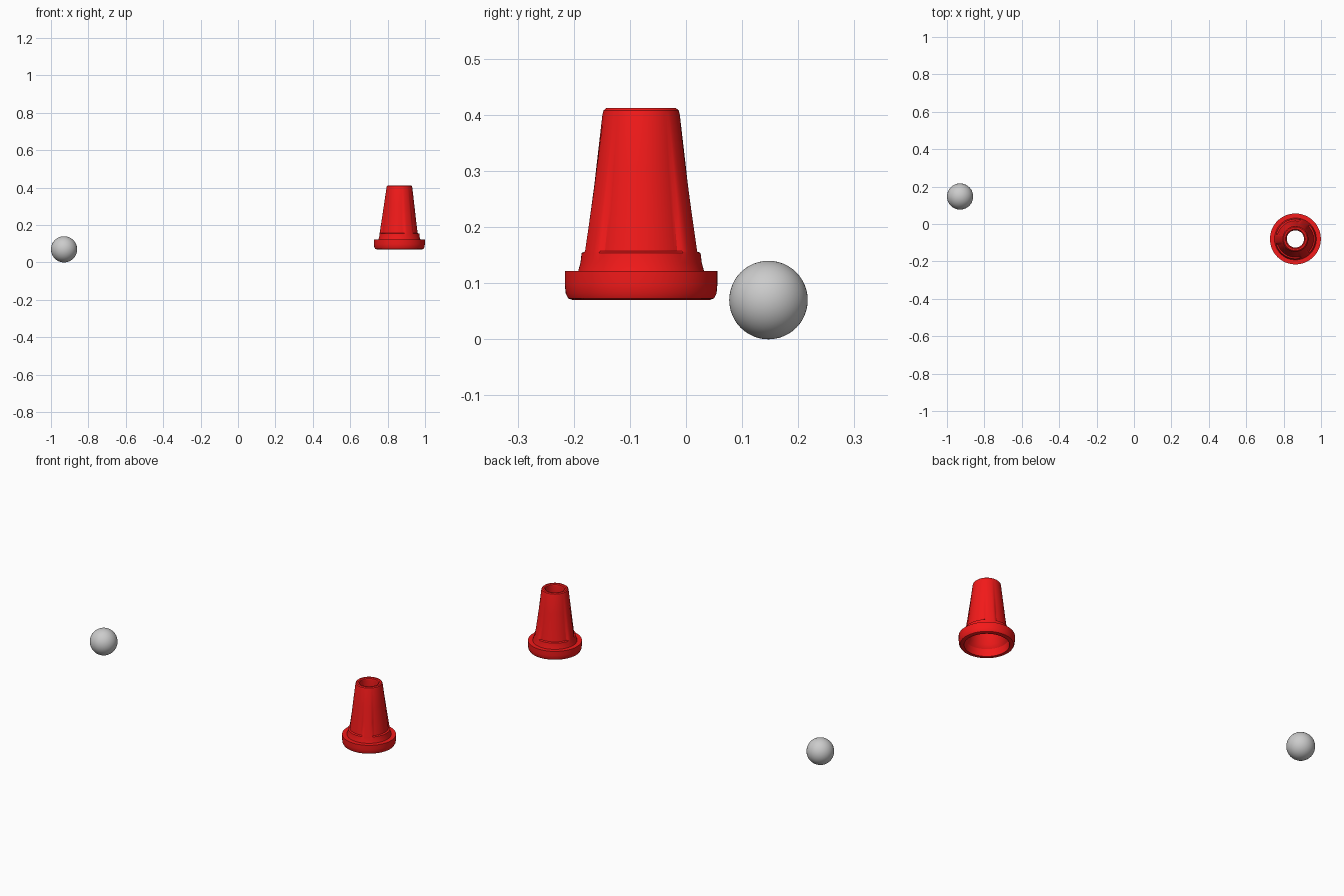
import bpy, bmesh
from math import cos, sin, pi, radians

if "Cube" in bpy.data.objects:
    bpy.data.objects.remove(bpy.data.objects["Cube"])

CENTRE = (0.863, -0.08)
SEG = 96
PANELS = 3          # shallow recessed panels around the cone body

red = bpy.data.materials.new("red_plastic")
red.diffuse_color = (0.9, 0.01, 0.01, 1)
red.use_nodes = True
red.node_tree.nodes["Principled BSDF"].inputs["Base Color"].default_value = red.diffuse_color


def finish(obj, angle=30):
    bpy.ops.object.select_all(action='DESELECT')
    obj.select_set(True)
    bpy.context.view_layer.objects.active = obj
    bpy.ops.object.shade_smooth_by_angle(angle=radians(angle))


# closed profile: radius, height, panel recess depth
profile = [
    (0.110, 0.071, 0), (0.122, 0.070, 0), (0.130, 0.073, 0), (0.1345, 0.082, 0),
    (0.136, 0.098, 0), (0.136, 0.122, 0), (0.112, 0.122, 0), (0.108, 0.137, 0),
    (0.106, 0.154, 0), (0.1055, 0.157, 0.008), (0.095, 0.225, 0.006),
    (0.083, 0.305, 0.003), (0.069, 0.400, 0), (0.067, 0.408, 0), (0.062, 0.412, 0),
    (0.053, 0.412, 0), (0.048, 0.408, 0), (0.046, 0.400, 0), (0.092, 0.128, 0),
    (0.106, 0.110, 0),
]


def recess(a):
    # full depth inside each panel, fading quickly to the ribs
    step = 2 * pi / PANELS
    off = abs((a + step / 2) % step - step / 2)
    return max(0.0, min(1.0, (radians(46) - off) / radians(3.5)))


# hollow cone with flanged base
bm = bmesh.new()
rings = []
for r, z, d in profile:
    ring = []
    for i in range(SEG):
        a = 2 * pi * i / SEG
        q = r - d * recess(a)
        ring.append(bm.verts.new((CENTRE[0] + q * cos(a), CENTRE[1] + q * sin(a), z)))
    rings.append(ring)
for k in range(len(rings)):
    lo, hi = rings[k], rings[(k + 1) % len(rings)]
    for i in range(SEG):
        j = (i + 1) % SEG
        bm.faces.new((lo[i], lo[j], hi[j], hi[i]))
bmesh.ops.recalc_face_normals(bm, faces=bm.faces)
mesh = bpy.data.meshes.new("hollow_cone")
bm.to_mesh(mesh)
bm.free()
cone = bpy.data.objects.new("hollow_cone", mesh)
bpy.context.collection.objects.link(cone)
mesh.materials.append(red)
finish(cone)

# loose ball
bpy.ops.mesh.primitive_uv_sphere_add(segments=48, ring_count=24, radius=0.07,
                                     location=(-0.93, 0.147, 0.07))
ball = bpy.context.object
ball.name = "ball"
finish(ball)
